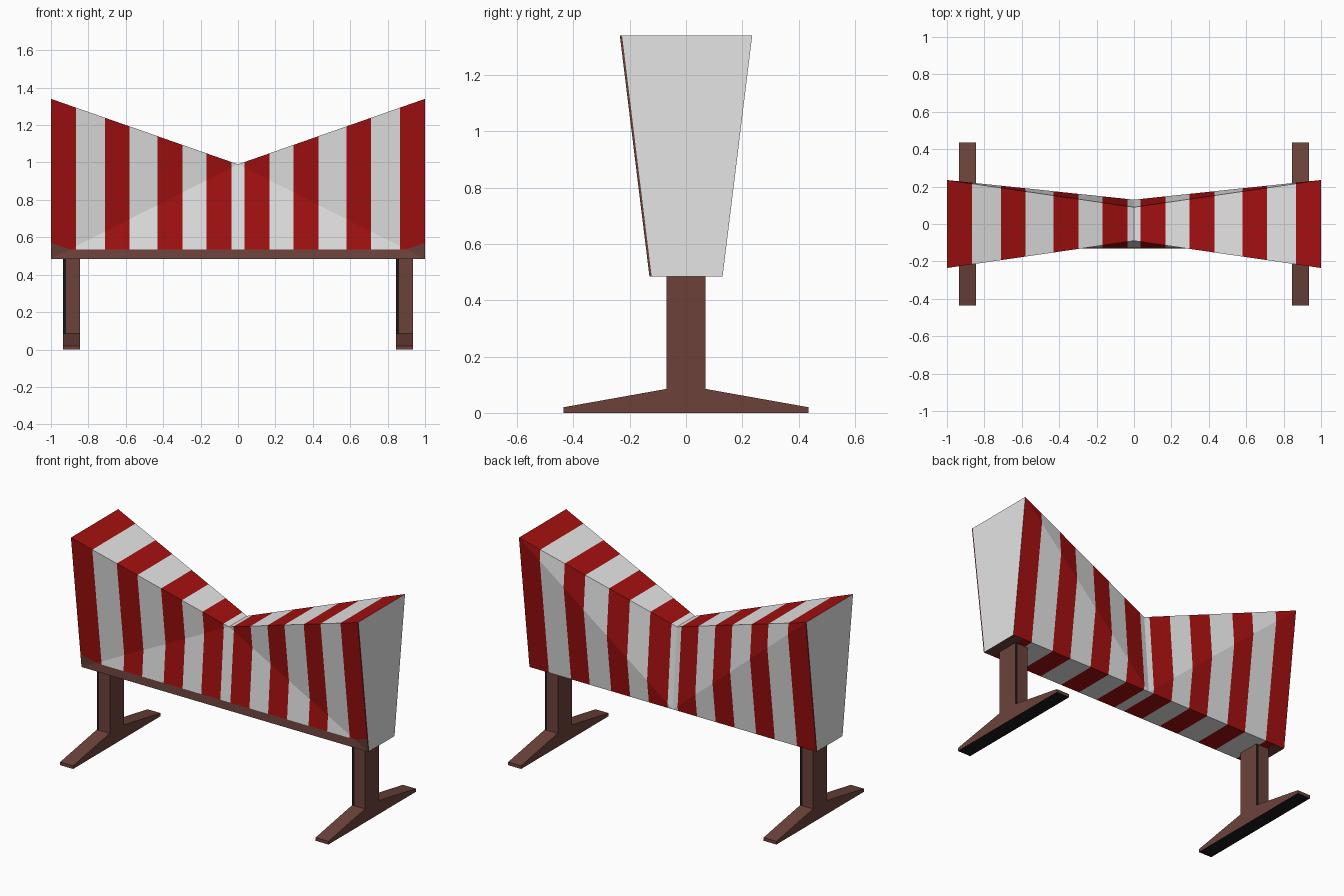
import bpy, bmesh
from mathutils import Vector

if "Cube" in bpy.data.objects:
    bpy.data.objects.remove(bpy.data.objects["Cube"])


def mat(name, rgb):
    m = bpy.data.materials.new(name)
    m.diffuse_color = (*rgb, 1)
    m.use_nodes = True
    m.node_tree.nodes["Principled BSDF"].inputs["Base Color"].default_value = m.diffuse_color
    return m


RED = mat("red", (0.37, 0.005, 0.005))
WHITE = mat("off white", (0.78, 0.78, 0.78))
BROWN = mat("brown wood", (0.15, 0.055, 0.042))
BLACK = mat("black", (0.01, 0.01, 0.01))


def cut(bm, co, no):
    geom = bm.verts[:] + bm.edges[:] + bm.faces[:]
    bmesh.ops.bisect_plane(bm, geom=geom, dist=1e-5, plane_co=co, plane_no=no)


def finish(bm, name, mats, rule):
    bm.normal_update()
    for f in bm.faces:
        f.material_index = rule(f.calc_center_median(), f.normal)
    me = bpy.data.meshes.new(name)
    bm.to_mesh(me)
    bm.free()
    for m in mats:
        me.materials.append(m)
    ob = bpy.data.objects.new(name, me)
    bpy.context.collection.objects.link(ob)
    return ob


# Striped body: three cross-sections, waisted in the middle
Z0, ZM, ZE = 0.485, 0.99, 1.34
bm = bmesh.new()
sec = []
for x, w, z in ((-1, 0.235, ZE), (0, 0.09, ZM), (1, 0.235, ZE)):
    sec.append([bm.verts.new(c) for c in
                ((x, -0.13, Z0), (x, 0.13, Z0), (x, w, z), (x, -w, z))])
mid = sec[1]
for end in (sec[0], sec[2]):
    bm.faces.new((end[0], end[1], mid[1], mid[0]))      # underside
    bm.faces.new((end[3], end[2], mid[2], mid[3]))      # top
    bm.faces.new((end[0], mid[0], mid[3]))              # front, folded inward
    bm.faces.new((end[0], mid[3], end[3]))
    bm.faces.new((end[1], mid[1], end[2]))              # back, folded outward
    bm.faces.new((mid[1], mid[2], end[2]))
    bm.faces.new(end)                                   # end panel
bmesh.ops.recalc_face_normals(bm, faces=bm.faces[:])

STRIPES = (0.035, 0.168, 0.298, 0.43, 0.58, 0.71, 0.865)
EDGE = Vector((0, 0.855, 0.105)).normalized()           # normal of sloping end edge
for s in (-1, 1):
    for x in STRIPES + (0.93,):
        cut(bm, (s * x, 0, 0), (1, 0, 0))
    cut(bm, (s, 0, 0.57), (-0.35 * s, 0, 1))            # raised corners of wood rail
cut(bm, (0, 0, 0.535), (0, 0, 1))
# thin wood edging on the end panels only
for s in (-1, 1):
    faces = [f for f in bm.faces if f.normal.x * s > 0.99]
    edges = list({e for f in faces for e in f.edges})
    verts = list({v for f in faces for v in f.verts})
    bmesh.ops.bisect_plane(bm, geom=verts + edges + faces, dist=1e-5,
                           plane_co=(s, -s * 0.122, Z0),
                           plane_no=(0, -s * 0.855, -0.105))


def body_rule(c, n):
    ax = abs(c.x)
    if abs(n.x) > 0.99:
        s = 1 if n.x > 0 else -1
        limit = 0.122 + (c.z - Z0) * 0.105 / 0.855
        return 2 if -s * c.y > limit else 1
    if n.z < -0.9:
        if ax > 0.93:
            return 2
    elif n.y < -0.5 and c.z < max(0.535, 0.22 + 0.35 * ax):
        return 2
    band = sum(ax > x for x in STRIPES)
    return 0 if band % 2 else 1


finish(bm, "striped_body", (RED, WHITE, BROWN), body_rule)

# Legs: post and splayed foot in one extruded profile
half = [(0.435, 0), (0.435, 0.02), (0.07, 0.085), (0.07, 0.487)]
profile = half + [(-y, z) for y, z in reversed(half)]
for cx, name in ((-0.89, "left_leg"), (0.89, "right_leg")):
    bm = bmesh.new()
    f = bm.faces.new([bm.verts.new((cx - 0.045, y, z)) for y, z in profile])
    new = bmesh.ops.extrude_face_region(bm, geom=[f])["geom"]
    bmesh.ops.translate(bm, vec=(0.09, 0, 0),
                        verts=[v for v in new if isinstance(v, bmesh.types.BMVert)])
    bmesh.ops.recalc_face_normals(bm, faces=bm.faces[:])
    for s in (-1, 1):
        cut(bm, (cx + s * 0.029, 0, 0), (1, 0, 0))

    def leg_rule(c, n):
        if n.z < -0.9:
            return 1
        # dark strip down one side of each post face
        strip = abs(n.y) > 0.9 and c.z > 0.1 and (c.x - cx) * n.y > 0.029
        return 1 if strip else 0

    finish(bm, name, (BROWN, BLACK), leg_rule)
